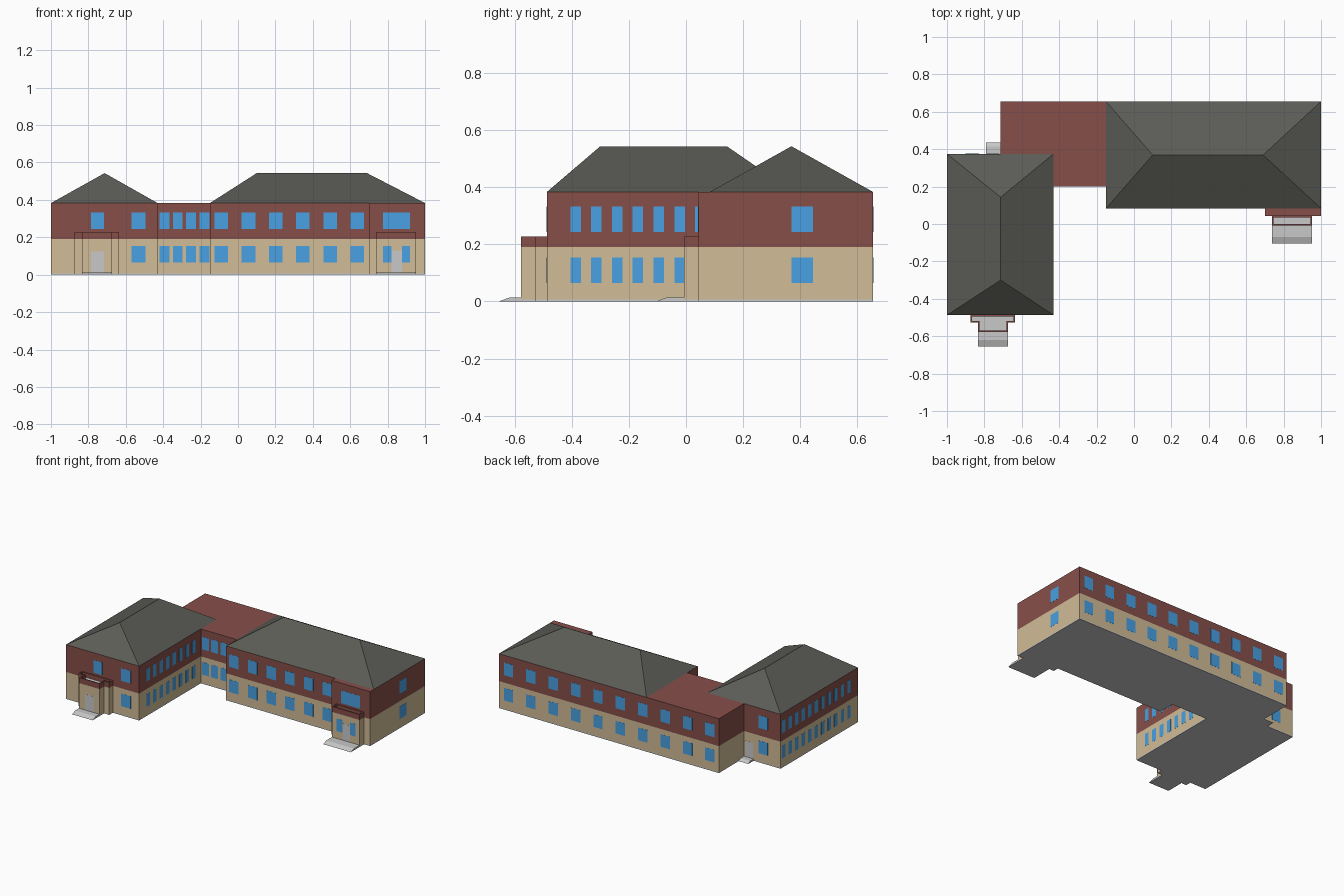
import bpy, bmesh
from mathutils import Vector

if "Cube" in bpy.data.objects:
    bpy.data.objects.remove(bpy.data.objects["Cube"])

def material(name, rgb):
    m = bpy.data.materials.new(name)
    m.diffuse_color = (*[((c / 255 + 0.055) / 1.055) ** 2.4 for c in rgb], 1)
    m.use_nodes = True
    m.node_tree.nodes["Principled BSDF"].inputs["Base Color"].default_value = m.diffuse_color
    return m

BRICK = material("red_brown_brick", (135, 79, 74))
SAND = material("sand_stone", (209, 188, 150))
ROOF = material("dark_roof", (91, 92, 86))
GLASS = material("blue_glass", (72, 161, 226))
GREY = material("light_concrete", (200, 200, 200))

BAND, EAVE, RIDGE, SLAB = 0.19, 0.383, 0.543, 0.007

def finish(name, bm, mats):
    me = bpy.data.meshes.new(name)
    bm.to_mesh(me)
    bm.free()
    for m in mats:
        me.materials.append(m)
    ob = bpy.data.objects.new(name, me)
    bpy.context.collection.objects.link(ob)
    return ob

def prism(points, height):
    """Extrude a counter-clockwise footprint upwards; returns bmesh and top face."""
    bm = bmesh.new()
    base = bm.faces.new([bm.verts.new((x, y, 0)) for x, y in points])
    ext = bmesh.ops.extrude_face_region(bm, geom=[base])["geom"]
    bmesh.ops.translate(bm, vec=(0, 0, height), verts=[v for v in ext if isinstance(v, bmesh.types.BMVert)])
    if not base.is_valid:
        bm.faces.new([v for v in bm.verts if v.co.z < 1e-6])
    bmesh.ops.recalc_face_normals(bm, faces=bm.faces)
    top = max(bm.faces, key=lambda f: f.calc_center_median().z)
    return bm, top

def banded_walls(name, points, height, parapet=0):
    """Concrete base, stone below the band, brick above; optional sunken deck."""
    bm, top = prism(points, height)
    deck_z = None
    if parapet:
        bmesh.ops.inset_region(bm, faces=[top], thickness=0.008, use_even_offset=True)
        deck = bmesh.ops.extrude_face_region(bm, geom=[top])["geom"]
        bmesh.ops.delete(bm, geom=[f for f in [top] if f.is_valid], context='FACES_ONLY')
        deck_z = height - parapet
        for v in deck:
            if isinstance(v, bmesh.types.BMVert):
                v.co.z = deck_z
    for z in (SLAB, BAND):
        bmesh.ops.bisect_plane(bm, geom=bm.verts[:] + bm.edges[:] + bm.faces[:],
                               plane_co=(0, 0, z), plane_no=(0, 0, 1))
    bmesh.ops.recalc_face_normals(bm, faces=bm.faces)
    for f in bm.faces:
        z = f.calc_center_median().z
        if z < SLAB or (deck_z and abs(z - deck_z) < 1e-4):
            f.material_index = 2
        else:
            f.material_index = 1 if z > BAND else 0
    return finish(name, bm, [SAND, BRICK, GREY])

def hip_roof(name, x0, x1, y0, y1, ridge_a, ridge_b):
    """Four slopes meeting in a ridge."""
    bm = bmesh.new()
    a, b, c, d = [bm.verts.new((x, y, EAVE)) for x, y in ((x0, y0), (x1, y0), (x1, y1), (x0, y1))]
    r, s = [bm.verts.new((*p, RIDGE)) for p in (ridge_a, ridge_b)]
    if ridge_a[0] == ridge_b[0]:
        faces = ((a, b, r), (b, c, s, r), (c, d, s), (d, a, r, s))
    else:
        faces = ((a, b, s, r), (b, c, s), (c, d, r, s), (d, a, r))
    for f in faces:
        bm.faces.new(f)
    finish(name, bm, [ROOF])

def box(bm, lo, hi):
    lo, hi = Vector(lo), Vector(hi)
    for v in bmesh.ops.create_cube(bm, size=1)["verts"]:
        v.co = Vector([(lo[i] + hi[i]) / 2 + v.co[i] * (hi[i] - lo[i]) for i in range(3)])

LOW, HIGH, T = (0.065, 0.153), (0.243, 0.332), 0.0008

def plates(name, axis, wall, spans, rows, mat=GLASS):
    """Thin plates on a wall; axis 'y' means the wall lies at that y."""
    bm = bmesh.new()
    for s, e in spans:
        for z0, z1 in rows:
            if axis == 'y':
                box(bm, (s, wall - T, z0), (e, wall + T, z1))
            else:
                box(bm, (wall - T, s, z0), (wall + T, e, z1))
    finish(name, bm, [mat])

def row(start, step, count, width):
    return [(start + i * step, start + i * step + width) for i in range(count)]

def step_slab(name, x0, x1, y_front, y_back):
    """Low concrete slab with a sloped front edge."""
    y0, y1 = sorted((y_front, y_back))
    bm, top = prism([(x0, y0), (x1, y0), (x1, y1), (x0, y1)], 0.013)
    shift = 0.035 if y_front < y_back else -0.02
    for v in bm.verts:
        if v.co.z > 0.01 and abs(v.co.y - y_front) < 1e-4:
            v.co.y += shift
    finish(name, bm, [GREY])

# Main walls: both wings and the flat-roofed link in one footprint
banded_walls("building_walls", [(-1, -.487), (-.43, -.487), (-.43, .2), (-.15, .2), (-.15, .083),
             (.7, .083), (.7, .043), (1, .043), (1, .655), (-.715, .655), (-.715, .375), (-1, .375)], EAVE)

# Hip roofs
hip_roof("left_roof", -1, -.43, -.487, .375, (-.713, -.30), (-.713, .143))
hip_roof("right_roof", -.15, 1, .083, .655, (.10, .369), (.69, .369))

# Entrance porches with parapets
banded_walls("left_porch", [(-.875, -.487), (-.875, -.527), (-.835, -.527), (-.835, -.577),
             (-.675, -.577), (-.675, -.527), (-.635, -.527), (-.635, -.487)], 0.228, 0.03)
banded_walls("right_porch", [(.738, .043), (.738, -.007), (.953, -.007), (.953, .043)], 0.228, 0.03)

# Steps
step_slab("left_step", -.835, -.675, -.655, -.577)
step_slab("right_step", .738, .953, -.105, -.007)
step_slab("back_step", -.79, -.715, .435, .375)

# Doors
plates("left_door", 'y', -.577, [(-.787, -.717)], [(.013, .125)], GREY)
plates("right_door", 'y', -.007, [(.82, .878)], [(.013, .13)], GREY)
plates("back_door", 'y', .375, [(-.785, -.722)], [(.013, .125)], GREY)

# Windows, front side
plates("left_front_windows", 'y', -.487, [(-.57, -.495)], [LOW, HIGH])
plates("left_centre_window", 'y', -.487, [(-.787, -.717)], [HIGH])
plates("link_front_windows", 'y', .2, row(-.42, .0715, 4, .053), [LOW, HIGH])
plates("right_front_windows", 'y', .083, row(-.126, .1455, 6, .073), [LOW, HIGH])
plates("right_wide_window", 'y', .043, [(.775, .92)], [HIGH])
plates("right_porch_windows", 'y', -.007, [(.775, .82), (.878, .92)], [LOW])

# Windows, other sides
plates("left_wing_inner_windows", 'x', -.43, row(-.405, .0728, 8, .037), [LOW, HIGH])
plates("left_wing_outer_windows", 'x', -1, row(-.405, .0728, 11, .037), [LOW, HIGH])
plates("left_back_windows", 'y', .375, [(-.90, -.83)], [LOW, HIGH])
plates("long_back_windows", 'y', .655, row(-.682, .1745, 10, .073), [LOW, HIGH])
plates("right_end_windows", 'x', 1, [(.37, .445)], [LOW, HIGH])
